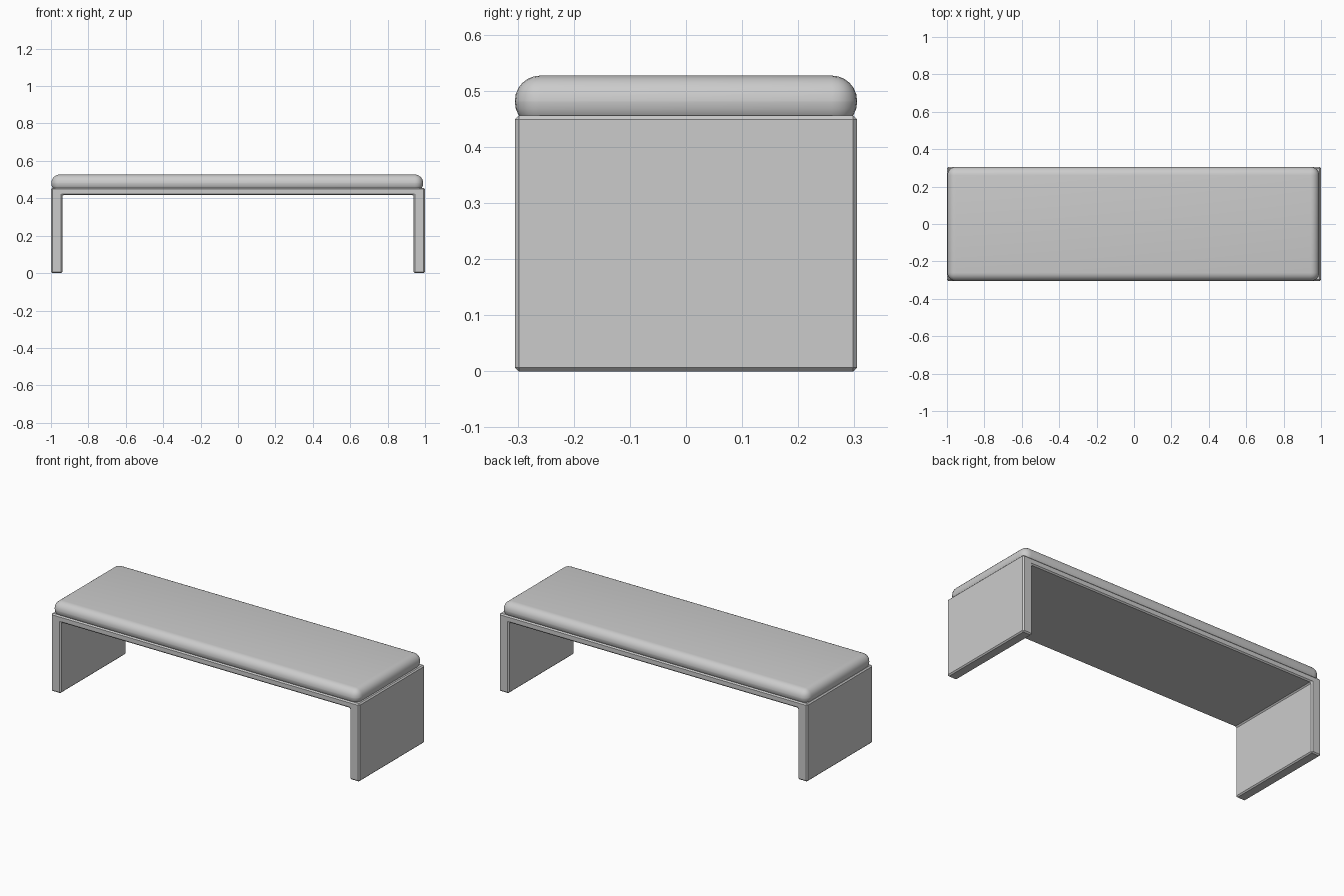
import bpy

cube = bpy.data.objects.get("Cube")
if cube:
    bpy.data.objects.remove(cube, do_unlink=True)


def flat_material(name, colour):
    mat = bpy.data.materials.new(name)
    mat.use_nodes = True
    mat.diffuse_color = colour
    mat.node_tree.nodes["Principled BSDF"].inputs["Base Color"].default_value = colour
    return mat


def extruded(name, outline, half_depth, mat, bevel, segments):
    """Extrude an x-z outline along y, then round its edges."""
    n = len(outline)
    verts = [(x, y, z) for y in (-half_depth, half_depth) for x, z in outline]
    faces = [list(range(n)), list(range(2 * n - 1, n - 1, -1))]
    faces += [[(i + 1) % n, i, i + n, (i + 1) % n + n] for i in range(n)]
    mesh = bpy.data.meshes.new(name)
    mesh.from_pydata(verts, [], faces)
    mesh.materials.append(mat)
    obj = bpy.data.objects.new(name, mesh)
    bpy.context.collection.objects.link(obj)
    mod = obj.modifiers.new("rounded edges", "BEVEL")
    mod.width = bevel
    mod.segments = segments
    mod.limit_method = "ANGLE"
    bpy.ops.object.select_all(action="DESELECT")
    obj.select_set(True)
    bpy.context.view_layer.objects.active = obj
    bpy.ops.object.modifier_apply(modifier=mod.name)
    bpy.ops.object.shade_smooth_by_angle()
    return obj


grey = flat_material("plain grey", (0.6, 0.6, 0.6, 1))

# Waterfall frame: two slab legs joined by the seat board
side, inner, under, top = 1.0, 0.938, 0.417, 0.456
frame = [(-side, 0), (-inner, 0), (-inner, under), (inner, under),
         (inner, 0), (side, 0), (side, top), (-side, top)]
extruded("bench_frame", frame, 0.305, grey, 0.007, 1)

# Padded cushion, its lower half sunk into the seat board
left, right, low, high = -0.998, 0.99, 0.435, 0.527
cushion = [(left, low), (right, low), (right, high), (left, high)]
extruded("seat_cushion", cushion, 0.305, grey, 0.045, 6)
